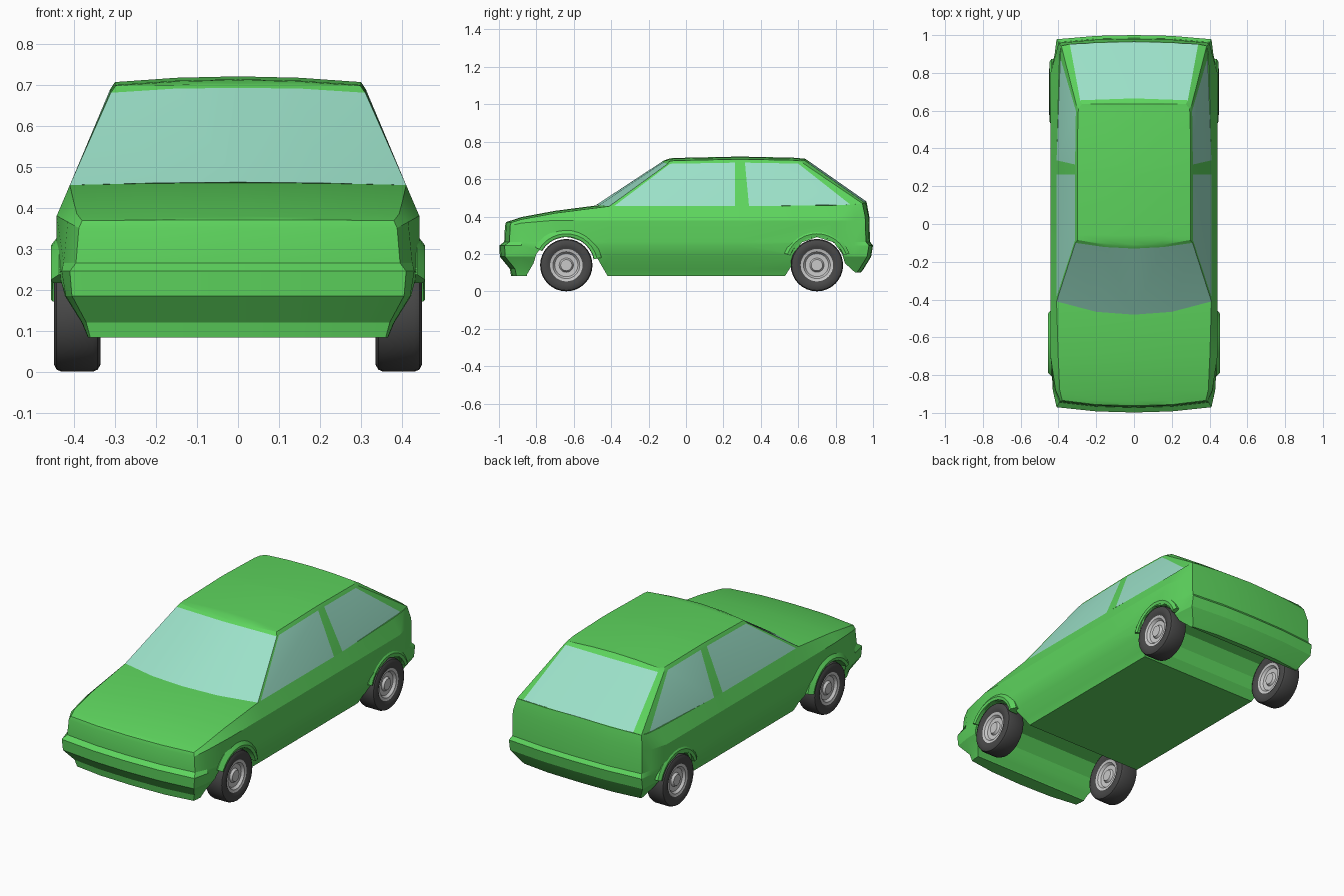
import bpy, bmesh, math

if "Cube" in bpy.data.objects:
    bpy.data.objects.remove(bpy.data.objects["Cube"])


def material(name, rgb):
    m = bpy.data.materials.new(name)
    m.diffuse_color = (*rgb, 1)
    m.use_nodes = True
    m.node_tree.nodes["Principled BSDF"].inputs["Base Color"].default_value = m.diffuse_color
    return m


GREEN = material("green paint", (0.11, 0.66, 0.11))
GLASS = material("pale glass", (0.33, 0.75, 0.58))
RUBBER = material("dark rubber", (0.065, 0.065, 0.065))
METAL = material("light metal", (0.58, 0.58, 0.58))


def finish(name, bm, mats, angle=20):
    bmesh.ops.remove_doubles(bm, verts=bm.verts, dist=1e-5)
    bmesh.ops.recalc_face_normals(bm, faces=bm.faces)
    me = bpy.data.meshes.new(name)
    bm.to_mesh(me)
    bm.free()
    for m in mats:
        me.materials.append(m)
    ob = bpy.data.objects.new(name, me)
    bpy.context.collection.objects.link(ob)
    smooth(ob, angle)
    return ob


def smooth(ob, angle):
    bpy.ops.object.select_all(action='DESELECT')
    ob.select_set(True)
    bpy.context.view_layer.objects.active = ob
    bpy.ops.object.shade_smooth_by_angle(angle=math.radians(angle))


def strip(bm, a, b, mat=lambda i: 0):
    """Quads between two equal rows of points."""
    va, vb = [bm.verts.new(p) for p in a], [bm.verts.new(p) for p in b]
    for i in range(len(a) - 1):
        bm.faces.new((va[i], va[i + 1], vb[i + 1], vb[i])).material_index = mat(i)


def loft(bm, rings, crown, glass=None):
    """Skin half outlines (front centre to rear centre), mirrored and capped."""
    for s in (1, -1):
        for k in range(len(rings) - 1):
            a, b = ([(s * x, y, z) for x, y, z in r] for r in rings[k:k + 2])
            strip(bm, a, b, lambda i: int(glass is not None and k == 0 and i in glass))
    for ring, c in ((rings[0], 0), (rings[-1], crown)):
        wide = max(p[0] for p in ring)
        rows = [[(x * t, y, z + c * (x / wide) ** 2 * (1 - t * t))
                 for t in (1, .5, 0, -.5, -1)] for x, y, z in ring]
        for a, b in zip(rows, rows[1:]):
            strip(bm, a, b)


# Lower body: stacked plan outlines, bumpers included
# z, front y, front / nose / middle / rear half widths, rear y
LAYERS = [
    (.083, -.935, .36, .365, .37, .36, .935),
    (.12, -.942, .37, .38, .385, .37, .95),
    (.185, -.995, .405, .42, .425, .41, .99),
    (.245, -.998, .41, .43, .44, .41, 1.0),
    (.265, -.972, .395, .425, .442, .40, .984),
    (.375, -.968, .388, .415, .442, .40, .98),
    (.455, -.962, .38, .393, .41, .385, .965),
]
TOP_Z = [.37, .37, .368, .385, .418, .455, .455, .46, .465, .47, .475, .48]
rings = []
for k, (z, yf, hf, hn, hm, hr, yr) in enumerate(LAYERS):
    top = k == len(LAYERS) - 1
    h4 = (hn + hm) / 2 if top else hm
    ring = [(0, yf), (.2, yf + .006), (hf, yf + .028), (hn, -.88), (h4, -.7),
            (hm, -.41), (hm, .3), ((hm + hr) / 2 if top else hm, .8),
            ((hm + 2 * hr) / 3, .9), (hr, yr - .022), (.2, yr - .004), (0, yr)]
    zs = [z] * 12
    if top:
        zs = TOP_Z
    elif k == 5:
        zs = [.35, .35, .35, .365] + [.38] * 5 + [.40] * 3
    elif k == 0:
        zs = [z] * 8 + [.10] * 4
    rings.append([(x, y, q) for (x, y), q in zip(ring, zs)])
bm = bmesh.new()
loft(bm, rings, .013)
body = finish("lower_body", bm, [GREEN])

# Wheel wells cut across the body
WELLS = [
    [(-.85, -.1), (-.85, .09), (-.815, .15), (-.80, .2), (-.75, .262), (-.64, .295),
     (-.54, .262), (-.49, .205), (-.42, .083), (-.36, -.1)],
    [(.46, -.1), (.53, .083), (.56, .13), (.575, .2), (.62, .262), (.70, .29),
     (.79, .262), (.835, .2), (.85, .15), (.905, .10), (.905, -.1)],
]
for well in WELLS:
    bm = bmesh.new()
    f = bm.faces.new([bm.verts.new((-.6, y, z)) for y, z in well])
    ext = bmesh.ops.extrude_face_region(bm, geom=[f])
    bmesh.ops.translate(bm, vec=(1.2, 0, 0),
                        verts=[v for v in ext["geom"] if isinstance(v, bmesh.types.BMVert)])
    cutter = finish("well_cutter", bm, [GREEN])
    cutter.hide_render = True
    mod = body.modifiers.new("well", 'BOOLEAN')
    mod.operation, mod.solver, mod.object = 'DIFFERENCE', 'EXACT', cutter
    bpy.context.view_layer.objects.active = body
    bpy.ops.object.modifier_apply(modifier=mod.name)
    bpy.data.objects.remove(cutter)
smooth(body, 20)

# Cabin: belt line, gutter and roof edge; window cells get the glass colour
belt = [(0, -.48, .462), (.2, -.465, .46), (.41, -.41, .455), (.41, -.385, .455),
        (.41, .262, .455), (.41, .337, .455), (.39, .88, .463), (.385, .943, .47),
        (.34, .953, .476), (0, .965, .48)]
gutter = [(0, -.13, .692), (.155, -.122, .69), (.31, -.10, .68), (.312, -.085, .682),
          (.312, .262, .688), (.312, .315, .688), (.308, .60, .683), (.305, .63, .682),
          (.285, .655, .686), (0, .665, .69)]
roof = [(0, -.118, .70), (.15, -.11, .699), (.298, -.085, .697), (.30, -.06, .699),
        (.30, .262, .706), (.30, .315, .706), (.297, .57, .701), (.294, .61, .698),
        (.275, .635, .699), (0, .645, .703)]
bm = bmesh.new()
loft(bm, [belt, gutter, roof], .014, glass=(0, 1, 3, 5, 8))
finish("cabin", bm, [GREEN, GLASS])

# Wheel arch flares
for end, yc, a0, a1, out in (("front", -.64, 12, 150, 0), ("rear", .70, 20, 160, .008)):
    for side, s in (("right", 1), ("left", -1)):
        section = [(.40, .150), (.452 - out, .152), (.456 - out, .168),
                   (.437, .193 - out), (.40, .193 - out)]
        bm = bmesh.new()
        rows = []
        for i in range(13):
            a = math.radians(a0 + (a1 - a0) * i / 12)
            rows.append([(s * x, yc + r * math.cos(a), .14 + r * math.sin(a))
                         for x, r in section])
        for a, b in zip(rows, rows[1:]):
            strip(bm, a + a[:1], b + b[:1])
        for row in (rows[0], rows[-1]):
            bm.faces.new([bm.verts.new(p) for p in row])
        finish(f"{end}_{side}_flare", bm, [GREEN])

# Wheels: one symmetric lathe profile (radius, half width); inner cells are the rim
half = [(0, .043), (.03, .043), (.038, .031), (.062, .033), (.072, .046), (.087, .048),
        (.098, .055), (.122, .057), (.135, .05), (.14, .038)]
profile = half + [(r, -x) for r, x in reversed(half)]
n = len(profile)
for end, yc in (("front", -.64), ("rear", .70)):
    for side, s in (("right", 1), ("left", -1)):
        bm = bmesh.new()
        rows = []
        for i in range(33):
            a = 2 * math.pi * i / 32
            rows.append([(s * .392 + x, yc + r * math.cos(a), .14 + r * math.sin(a))
                         for r, x in profile])
        for a, b in zip(rows, rows[1:]):
            strip(bm, a, b, lambda i: int(i < 5 or i >= n - 6))
        finish(f"{end}_{side}_wheel", bm, [RUBBER, METAL], 35)
